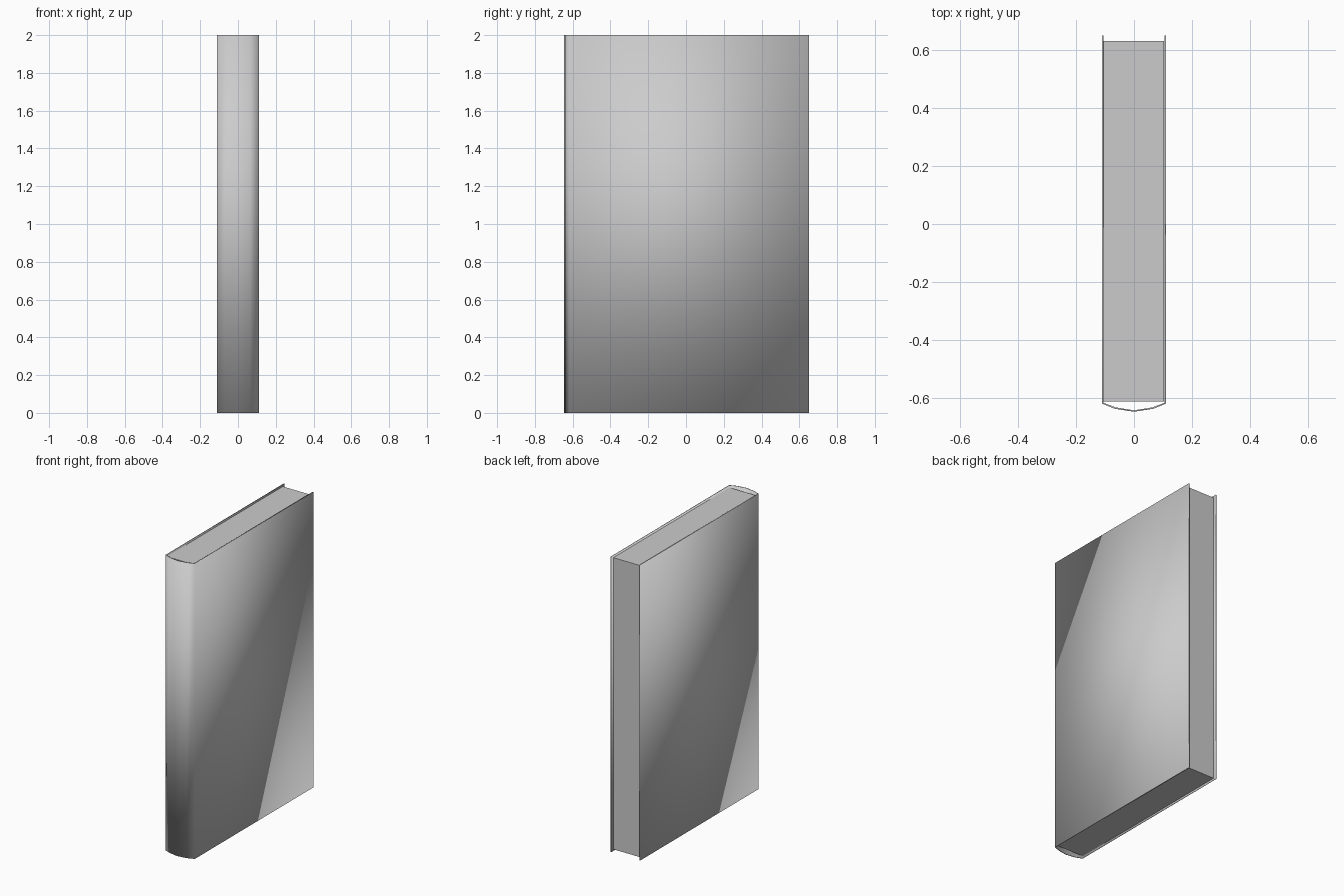
import bpy, bmesh

if "Cube" in bpy.data.objects:
    bpy.data.objects.remove(bpy.data.objects["Cube"])

# Cover: open U-shaped outline with a gently rounded spine, swept up in z
half = [(0.0, -0.647), (0.065, -0.637), (0.11, -0.619), (0.11, 0.65)]
inner = [(0.0, -0.642), (0.064, -0.632), (0.105, -0.616), (0.105, 0.65)]


def mirrored(points):
    return [(-x, y) for x, y in reversed(points[1:])] + points


outer_path, inner_path = mirrored(half), mirrored(inner)
bm = bmesh.new()
rings = [[[bm.verts.new((x, y, z)) for x, y in path] for z in (0.0, 2.0)]
         for path in (outer_path, inner_path)]
(ob, ot), (ib, it) = rings
n = len(outer_path)
for i in range(n - 1):
    j = i + 1
    bm.faces.new((ob[i], ob[j], ot[j], ot[i]))
    bm.faces.new((ib[j], ib[i], it[i], it[j]))
    bm.faces.new((ot[i], ot[j], it[j], it[i]))
    bm.faces.new((ob[j], ob[i], ib[i], ib[j]))
for i in (0, n - 1):
    bm.faces.new((ob[i], ot[i], it[i], ib[i]))
bmesh.ops.recalc_face_normals(bm, faces=bm.faces)
for f in bm.faces:
    f.smooth = True
mesh = bpy.data.meshes.new("cover")
bm.to_mesh(mesh)
bm.free()
bpy.context.collection.objects.link(bpy.data.objects.new("cover", mesh))

# Page block, slightly inset from the cover edges
bpy.ops.mesh.primitive_cube_add(size=1, location=(-0.001, 0.009, 1.0))
pages = bpy.context.object
pages.name = "pages"
pages.scale = (0.208, 1.242, 1.975)
bpy.ops.object.transform_apply(location=False, rotation=False, scale=True)
